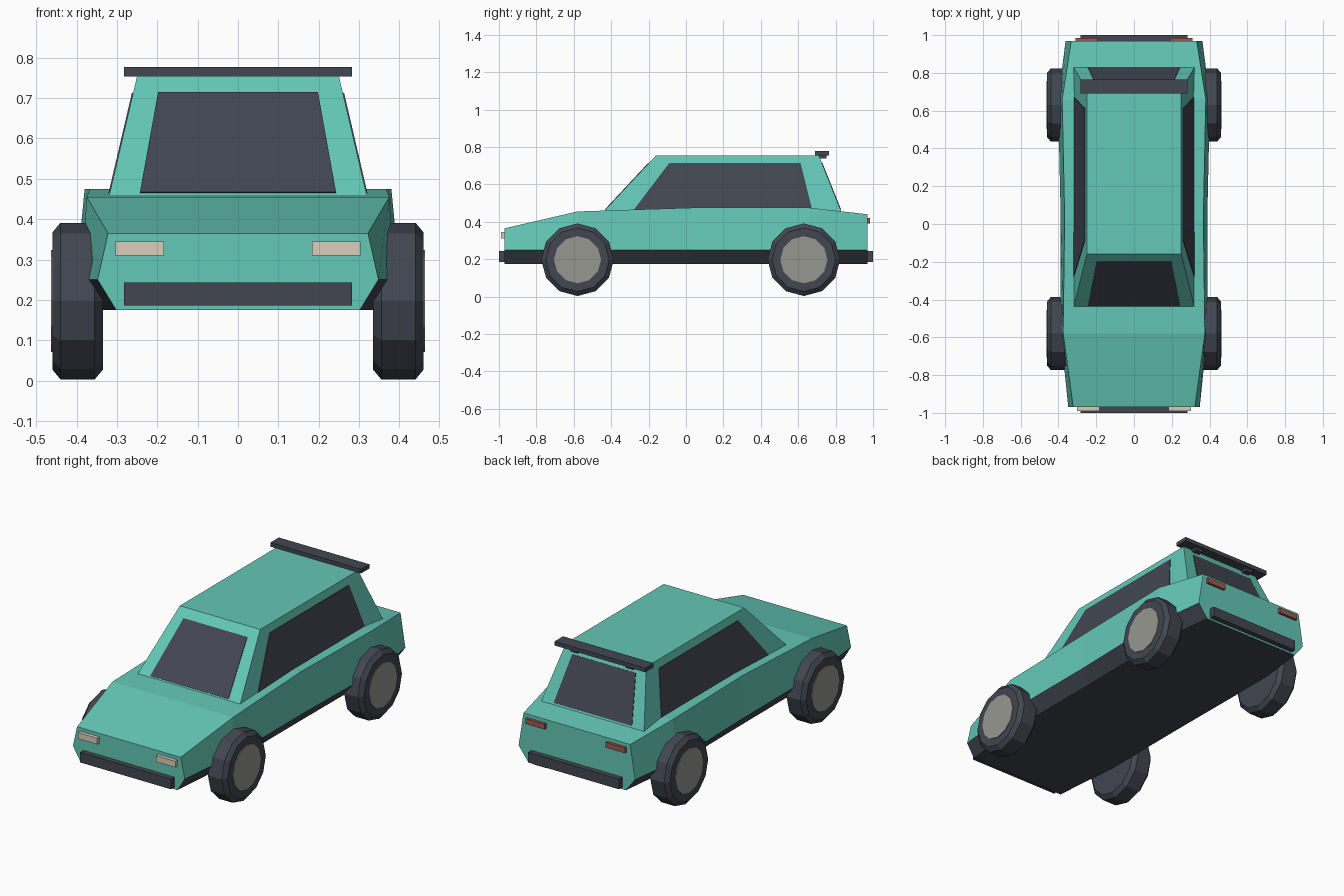
import bpy, bmesh
from math import sin, cos, tau
from mathutils import Vector

cube = bpy.data.objects.get("Cube")
if cube:
    bpy.data.objects.remove(cube, do_unlink=True)


def material(name, rgb):
    m = bpy.data.materials.new(name)
    m.use_nodes = True
    m.diffuse_color = (*rgb, 1)
    bsdf = next(n for n in m.node_tree.nodes if n.type == 'BSDF_PRINCIPLED')
    bsdf.inputs["Base Color"].default_value = (*rgb, 1)
    return m


TEAL = material("teal paint", (0.127, 0.58, 0.475))
DARK = material("dark trim", (0.054, 0.061, 0.082))
HUB = material("grey hub", (0.30, 0.31, 0.275))
LAMP = material("cream lamp", (0.72, 0.62, 0.50))
RED = material("red lamp", (0.34, 0.10, 0.075))


def loft(name, rings, mats, rule=None):
    """Skin equal-length rings of points, with capped ends."""
    bm = bmesh.new()
    loops = [[bm.verts.new(p) for p in ring] for ring in rings]
    n = len(loops[0])
    for a, b in zip(loops, loops[1:]):
        for i in range(n):
            j = (i + 1) % n
            bm.faces.new((a[i], a[j], b[j], b[i]))
    bm.faces.new(loops[0])
    bm.faces.new(loops[-1])
    bmesh.ops.recalc_face_normals(bm, faces=bm.faces)
    if rule:
        for f in bm.faces:
            f.material_index = rule(f)
    mesh = bpy.data.meshes.new(name)
    bm.to_mesh(mesh)
    bm.free()
    for m in mats:
        mesh.materials.append(m)
    obj = bpy.data.objects.new(name, mesh)
    bpy.context.collection.objects.link(obj)
    return obj


def box(name, x, y, z, mat):
    rings = [[(x[0], v, z[0]), (x[1], v, z[0]), (x[1], v, z[1]), (x[0], v, z[1])] for v in y]
    return loft(name, rings, [mat])


def plate(name, corners, out, mat):
    """Thin pane lying on a sloped face, raised along the outward direction."""
    p = [Vector(c) for c in corners]
    normal = (p[1] - p[0]).cross(p[2] - p[0]).normalized()
    if normal.dot(Vector(out)) < 0:
        normal.negate()
    return loft(name, [[c - normal * 0.003 for c in p], [c + normal * 0.003 for c in p]], [mat])


# Lower body: y, widths at floor, sill and shoulder, shoulder height
def section(y, floor, sill, top, z):
    half = [(floor, 0.175), (sill, 0.25), (top, z)]
    return [(x, y, h) for x, h in half] + [(-x, y, h) for x, h in reversed(half)]


def sill_rule(f):
    underside = f.normal.z < -0.9
    sill = f.calc_center_median().z < 0.24 and abs(f.normal.y) < 0.9
    return int(underside or sill)


loft("body", [
    section(-0.97, 0.302, 0.348, 0.322, 0.365),
    section(-0.58, 0.335, 0.388, 0.375, 0.455),
    section(0.03, 0.335, 0.388, 0.367, 0.475),
    section(0.66, 0.340, 0.402, 0.380, 0.475),
    section(0.97, 0.305, 0.362, 0.332, 0.44),
], [TEAL, DARK], sill_rule)

# Cabin with sloped pillars
BASE, ROOF = 0.455, 0.755


def side_x(z):
    return 0.32 - 0.07 * (z - BASE) / (ROOF - BASE)


def front_y(z):
    return -0.44 + 0.28 * (z - BASE) / (ROOF - BASE)


def rear_y(z):
    return 0.83 - 0.12 * (z - BASE) / (ROOF - BASE)


def cabin_ring(z):
    x, f, r = side_x(z), front_y(z), rear_y(z)
    return [(x, f, z), (x, r, z), (-x, r, z), (-x, f, z)]


loft("cabin", [cabin_ring(0.43), cabin_ring(ROOF)], [TEAL])

# Windows
LOW, HIGH = 0.465, 0.713
for name, edge, out in (("windscreen", front_y, (0, -1, 0)), ("rear_window", rear_y, (0, 1, 0))):
    plate(name, [(-0.243, edge(LOW), LOW), (0.243, edge(LOW), LOW),
                 (0.198, edge(HIGH), HIGH), (-0.198, edge(HIGH), HIGH)], out, DARK)

window_outline = [(-0.28, 0.462), (0.675, 0.462), (0.612, HIGH), (-0.09, HIGH)]
for s, side in ((1, "left"), (-1, "right")):
    plate(side + "_side_window", [(s * side_x(z), y, z) for y, z in window_outline],
          (s, 0, 0), DARK)

    # Lamps
    box(side + "_headlight", sorted((s * 0.183, s * 0.303)), (-0.99, -0.96), (0.31, 0.345), LAMP)
    box(side + "_tail_light", sorted((s * 0.19, s * 0.31)), (0.96, 0.985), (0.39, 0.42), RED)

    # Spoiler support
    box(side + "_spoiler_support", sorted((s * 0.15, s * 0.195)), (0.70, 0.75), (0.738, 0.757), DARK)

    # Wheels with chamfered tyres and flat hubs
    for y, end in ((-0.58, "front"), (0.63, "rear")):
        def ring(x, r):
            return [(s * x, y + r * cos(tau * i / 12), 0.197 + r * sin(tau * i / 12))
                    for i in range(12)]
        loft(f"{side}_{end}_tyre", [ring(0.335, 0.17), ring(0.355, 0.194),
                                    ring(0.44, 0.194), ring(0.46, 0.17)], [DARK])
        loft(f"{side}_{end}_hub", [ring(0.45, 0.126), ring(0.464, 0.126)], [HUB])

# Bumpers and roof spoiler
box("front_bumper", (-0.283, 0.283), (-1.0, -0.96), (0.186, 0.243), DARK)
box("rear_bumper", (-0.283, 0.283), (0.96, 1.0), (0.186, 0.243), DARK)
box("spoiler", (-0.282, 0.282), (0.69, 0.765), (0.754, 0.777), DARK)
